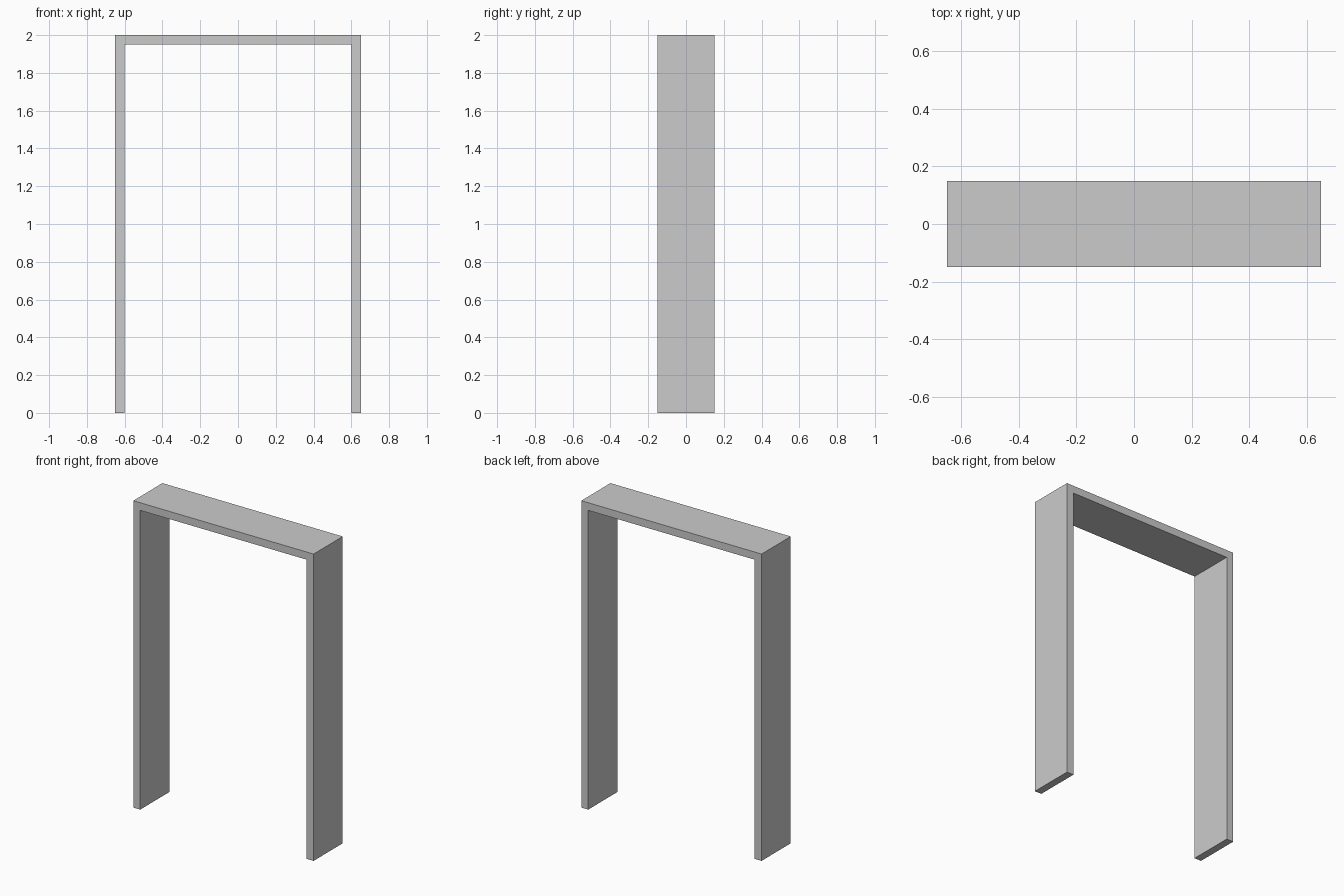
import bpy
import bmesh

if "Cube" in bpy.data.objects:
    bpy.data.objects.remove(bpy.data.objects["Cube"])

HALF_W, HEIGHT, DEPTH, THICK = 0.65, 2.0, 0.30, 0.05

# Door frame: U-shaped front profile (x, z), extruded front to back
inner = HALF_W - THICK
right = [(inner, HEIGHT - THICK), (inner, 0), (HALF_W, 0), (HALF_W, HEIGHT)]
profile = right + [(-x, z) for x, z in reversed(right)]

bm = bmesh.new()
face = bm.faces.new([bm.verts.new((x, -DEPTH / 2, z)) for x, z in profile])
result = bmesh.ops.extrude_face_region(bm, geom=[face], use_keep_orig=True)
verts = [g for g in result["geom"] if isinstance(g, bmesh.types.BMVert)]
bmesh.ops.translate(bm, verts=verts, vec=(0, DEPTH, 0))
bmesh.ops.recalc_face_normals(bm, faces=bm.faces)

mesh = bpy.data.meshes.new("door_frame")
bm.to_mesh(mesh)
bm.free()
bpy.context.collection.objects.link(bpy.data.objects.new("door_frame", mesh))
